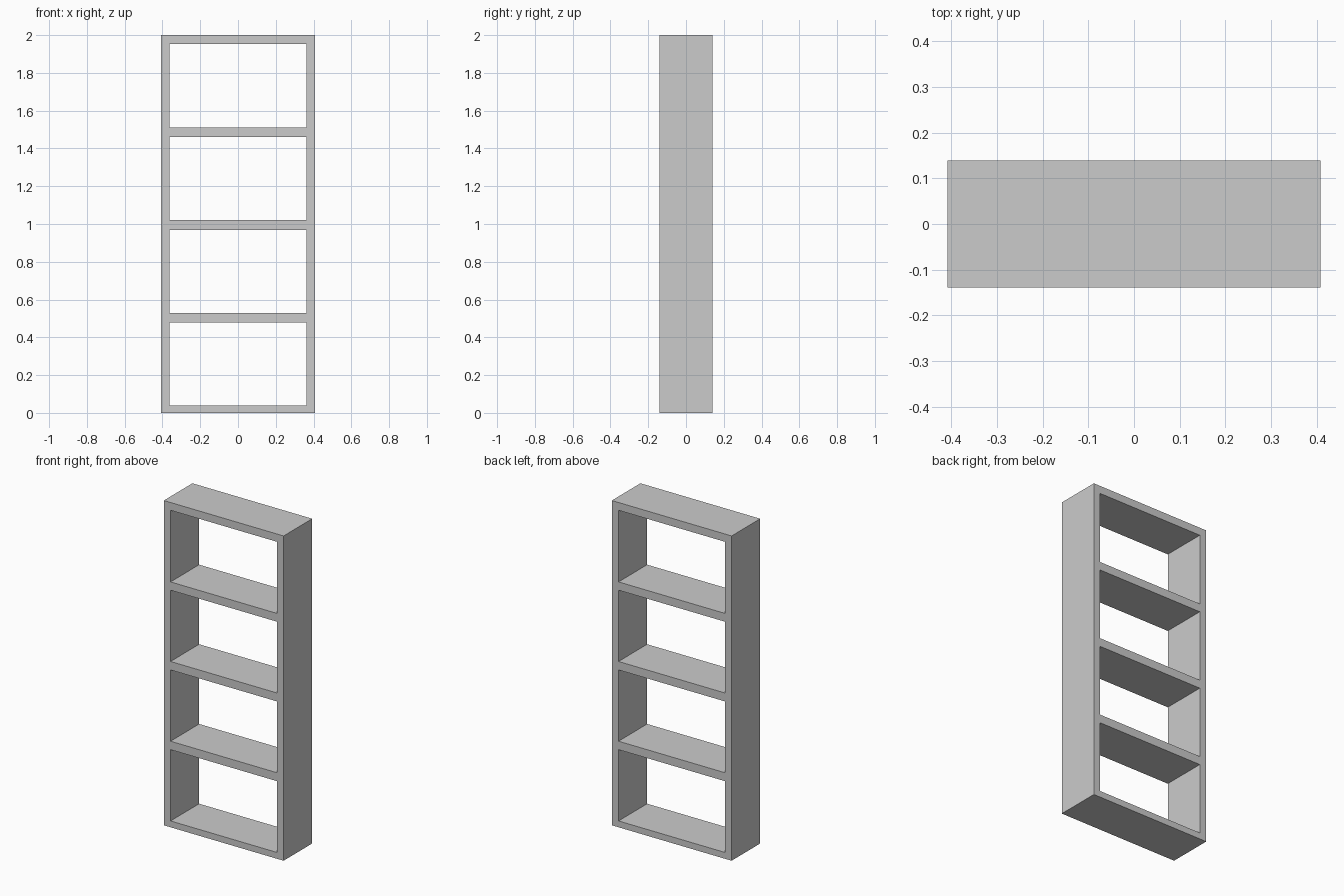
import bpy, bmesh, math

if "Cube" in bpy.data.objects:
    bpy.data.objects.remove(bpy.data.objects["Cube"])

HALF_W, INNER_W, HALF_D = 0.408, 0.362, 0.139
xs = [-HALF_W, -INNER_W, INNER_W, HALF_W]
# board bottoms and tops, from the base board to the top board
zs = [0, 0.039, 0.478, 0.530, 0.969, 1.021, 1.460, 1.511, 1.952, 2.0]

bm = bmesh.new()
# front outline: side uprights are solid, the middle column alternates board / opening
grid = [[bm.verts.new((x, -HALF_D, z)) for z in zs] for x in xs]
for i in range(len(xs) - 1):
    for j in range(len(zs) - 1):
        if i != 1 or j % 2 == 0:
            bm.faces.new((grid[i][j], grid[i + 1][j], grid[i + 1][j + 1], grid[i][j + 1]))

# depth of the whole frame
front = bm.faces[:]
ext = bmesh.ops.extrude_face_region(bm, geom=front, use_keep_orig=True)
back = [v for v in ext["geom"] if isinstance(v, bmesh.types.BMVert)]
bmesh.ops.translate(bm, verts=back, vec=(0, 2 * HALF_D, 0))
bmesh.ops.recalc_face_normals(bm, faces=bm.faces[:])
bmesh.ops.dissolve_limit(bm, angle_limit=math.radians(1), verts=bm.verts[:], edges=bm.edges[:])

mesh = bpy.data.meshes.new("open_shelf_frame")
bm.to_mesh(mesh)
bm.free()
shelf = bpy.data.objects.new("open_shelf_frame", mesh)
bpy.context.collection.objects.link(shelf)
